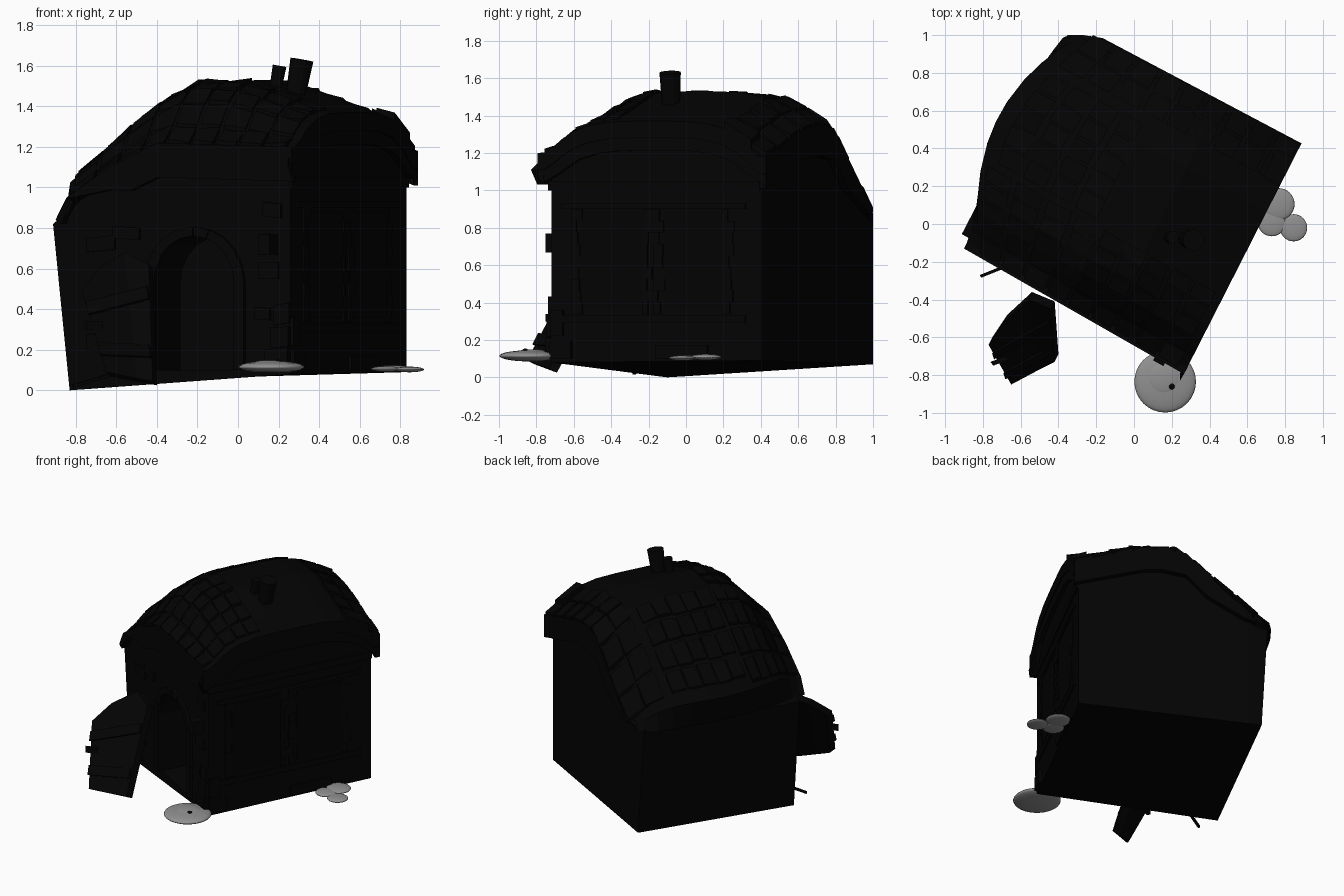
import bpy, bmesh, math, random
from mathutils import Vector as V

if "Cube" in bpy.data.objects:
    bpy.data.objects.remove(bpy.data.objects["Cube"])
random.seed(4)

def mat(name, g):
    m = bpy.data.materials.new(name)
    m.diffuse_color = (g, g, g, 1)
    m.use_nodes = True
    m.node_tree.nodes["Principled BSDF"].inputs["Base Color"].default_value = m.diffuse_color
    return m
WALL, ROOF = mat("soot wall", .001), mat("charred tile", .001)
WOOD, DARK = mat("dark wood", .0012), mat("black glass", .0008)
STONE = mat("grey stone", .28)

# skewed cottage frame: s runs along the door wall, t runs front to back
C = [V((-.83, -.10, 0)), V((.26, -.72, .08)), V((.83, .40, .09)), V((-.30, 1.0, .07))]
NF, NR, UP = V((-.49, -.87, 0)), V((.89, -.455, 0)), V((0, 0, 1))
def P(s, t, z=None):
    p = C[0]*(1-s)*(1-t) + C[1]*s*(1-t) + C[2]*s*t + C[3]*(1-s)*t
    return V((p.x, min(p.y, 1.0), p.z if z is None else z))

def interp(x, tab):
    if x <= tab[0][0]:
        return tab[0][1]
    for (a, p), (b, q) in zip(tab, tab[1:]):
        if x <= b:
            return p + (q - p) * (x - a) / (b - a)
    return tab[-1][1]

def height(s, t):
    k = min(max(t, 0), 1)
    if k < .5:   # low front eave
        edge = interp(s, [(-.04, .84), (.01, .95), (.2, 1.1), (.42, 1.22), (1.03, 1.2)])
    else:        # tall half gable at the back
        edge = interp(s, [(-.04, .84), (.1, .93), (.45, 1.37), (.65, 1.34), (1.03, 1.18)])
    mid = interp(s, [(-.04, .84), (.01, 1.04), (.3, 1.41), (.42, 1.52), (.65, 1.53), (1.03, 1.37)])
    return edge + (mid - edge) * (1 - abs(2*k - 1)**4)

def R(s, t, lift=0):
    bulge = interp(s, [(-.04, .06), (.01, .16), (.42, 0)]) * max(0, 4*t*(1-t))
    return P(s - bulge, t, height(s, t) + lift)

def make(name, bm, m):
    bmesh.ops.recalc_face_normals(bm, faces=bm.faces)
    me = bpy.data.meshes.new(name)
    bm.to_mesh(me)
    bm.free()
    me.materials.append(m)
    ob = bpy.data.objects.new(name, me)
    bpy.context.collection.objects.link(ob)
    return ob

def add_slab(bm, pts, vec):
    a = [bm.verts.new(p) for p in pts]
    b = [bm.verts.new(p + vec) for p in pts]
    bm.faces.new(a)
    bm.faces.new(b[::-1])
    n = len(a)
    for i in range(n):
        bm.faces.new((a[i], b[i], b[(i+1) % n], a[(i+1) % n]))

def slabs(name, items, m):
    bm = bmesh.new()
    for pts, vec in items:
        add_slab(bm, pts, vec)
    return make(name, bm, m)

# cottage walls: leaning left wall, open arch cut for the doorway
N = 14
ring = [(i/N, 0) for i in range(N)] + [(1, i/N) for i in range(N)] + \
       [(1-i/N, 1) for i in range(N)] + [(0, 1-i/N) for i in range(N)]
bm = bmesh.new()
rows = [[bm.verts.new(P(s, t)) for s, t in ring],
        [bm.verts.new(P(s - (.075 - .03*t if s == 0 else 0), t, .82 + .03*t)) for s, t in ring],
        [bm.verts.new(P(s, t, height(s, t) - .04)) for s, t in ring]]
for a, b in zip(rows, rows[1:]):
    for i in range(len(ring)):
        j = (i+1) % len(ring)
        bm.faces.new((a[i], a[j], b[j], b[i]))
for row, z in ((rows[0], .065), (rows[2], 1.4)):
    mid = bm.verts.new(P(.5, .5, z))
    for i in range(len(ring)):
        bm.faces.new((row[i], row[(i+1) % len(ring)], mid))
walls = make("walls", bm, WALL)

def arch(grow=0, n=10):
    pts = [(.57 + (.18+grow)*math.cos(math.pi*i/n), .53 + (.23+grow)*math.sin(math.pi*i/n)) for i in range(n+1)]
    return [(.75+grow, .1)] + pts + [(.39-grow, .1)]
cut = slabs("doorway_cutter", [([P(s, -.05, z) for s, z in arch()], -NF*.3)], DARK)
cut.hide_render = True
cut.display_type = 'WIRE'
mod = walls.modifiers.new("doorway", 'BOOLEAN')
mod.object, mod.operation, mod.solver = cut, 'DIFFERENCE', 'EXACT'

# door arch stones
inner, outer = arch(), arch(.045)
slabs("door_arch", [([P(s, 0, z) for s, z in (inner[i], outer[i], outer[i+1], inner[i+1])],
                     NF*random.uniform(.015, .035)) for i in range(len(inner)-1)], WALL)

# curved roof shell with dropped eaves
S = [-.04, .01, .1, .2, .3, .42, .55, .65, .8, .92, 1.03]
T = [-.05, -.02, .03, .07, .12, .18, .28, .4, .5, .6, .72, .82, .9, .96, 1.0, 1.04]
bm = bmesh.new()
grid = []
for k, t in enumerate([T[0]] + T + [T[-1]]):
    drop = .17 if k in (0, len(T)+1) else 0
    line = [bm.verts.new(R(s, t, -drop * min(1, max(0, s)/.3))) for s in S]
    line.append(bm.verts.new(R(S[-1], t, -max(drop, .09))))
    grid.append(line)
for a, b in zip(grid, grid[1:]):
    for i in range(len(S)):
        if len({tuple(v.co) for v in (a[i], a[i+1], b[i+1], b[i])}) > 2:
            bm.faces.new((a[i], a[i+1], b[i+1], b[i]))
bmesh.ops.remove_doubles(bm, verts=bm.verts, dist=.0005)
roof = make("roof", bm, ROOF)
sol = roof.modifiers.new("thickness", 'SOLIDIFY')
sol.thickness, sol.offset = .04, -1

# uneven roof tiles: front slope, left slope and back border
tiles = []
def tile(s0, s1, t0, t1):
    j = lambda: random.uniform(.004, .022)
    tiles.append(([R(s0, t0, j()), R(s1, t0, j()), R(s1, t1, j()), R(s0, t1, j())], UP*-.03))
def tile_field(sa, sb, ns, ta, tb, nt):
    ds, dt = (sb-sa)/ns, (tb-ta)/nt
    for i in range(ns):
        for k in range(nt):
            g = random.uniform(.005, .012)
            tile(sa+i*ds+g, sa+(i+1)*ds-g, ta+k*dt+g*.5, ta+(k+1)*dt-g*.5)
tile_field(.02, 1.0, 9, -.04, .32, 5)
tile_field(.05, .42, 4, .34, .8, 5)
tile_field(.05, 1.03, 9, .84, 1.04, 2)
slabs("roof_tiles", tiles, ROOF)

# raised curl at the back right corner of the roof, gable trim and front eave blocks
slabs("roof_corner_curl", [([R(.95, .84, .03), R(1.03, .84, .04), R(1.03, .97, .05), R(.95, .97, .06)], UP*-.08)], ROOF)
trim = []
for i in range(12):
    a, b = -.04 + i*.09, -.04 + (i+1)*.09
    trim.append(([P(1.0, a, height(1, a)-.17), P(1.0, b, height(1, b)-.17),
                  P(1.0, b, height(1, b)-.08), P(1.0, a, height(1, a)-.08)], NR*.03))
slabs("gable_trim", trim, WOOD)

# beams and windows on the right wall
def right_plate(t0, t1, z0, z1, d):
    return ([P(1, t0, z0), P(1, t1, z0), P(1, t1, z1), P(1, t0, z1)], NR*d)
slabs("wall_beams", [right_plate(-.01, 1, 1.0, 1.05, .015), right_plate(.05, .93, .29, .33, .015),
                     right_plate(.05, .93, .9, .93, .012)], WOOD)
slabs("windows", [right_plate(.14, .44, .36, .88, .006), right_plate(.54, .84, .36, .88, .006)], DARK)
shut = []
for t in (.1, .44, .49, .82):
    for k in range(9):
        w = random.uniform(.02, .055)
        shut.append(right_plate(t, t+w, .34+k*.062, .34+(k+1)*.062, random.uniform(.006, .014)))
slabs("window_surrounds", shut, WOOD)

# quoins and scattered wall stones
st = []
for s, z, w, h, d in ((.9, .1, .1, .1, .04), (.92, .21, .08, .1, .03), (.93, .32, .07, .1, .02),
                      (.86, .55, .09, .08, .015), (.88, .86, .08, .07, .015), (.84, .35, .07, .06, .015),
                      (.89, .67, .05, .1, .08), (.08, .68, .13, .07, .015), (.2, .75, .12, .06, .015),
                      (.1, .45, .14, .08, .015), (.24, .35, .1, .07, .015), (.08, .2, .12, .08, .015)):
    r = random.uniform(-.015, .015)
    st.append(([P(s, 0, z), P(s+w, 0, z+r), P(s+w, 0, z+h+r), P(s, 0, z+h)], NF*d))
st += [right_plate(.0, .1, .1, .2, .02), right_plate(.5, .75, .1, .17, .015), right_plate(.0, .06, .22, .36, .015)]
slabs("wall_stones", st, WALL)

# fallen door leaning in front, built of planks
top = [V(p) for p in ((-.77, -.64, .49), (-.69, -.52, .6), (-.56, -.4, .68), (-.44, -.45, .62))]
bot = [V(p) for p in ((-.65, -.85, .09), (-.575, -.81, .075), (-.50, -.77, .06), (-.42, -.73, .045))]
slabs("leaning_door", [([bot[i], bot[i+1], top[i+1], top[i]], V((.02, .04, -.02))) for i in range(3)], WOOD)
def band(f):
    a, b = bot[0].lerp(top[0], f), bot[3].lerp(top[3], f)
    return ([a, b, b + V((-.01, .03, .06)), a + V((-.01, .03, .06))], V((-.007, -.014, .007)))
slabs("door_bands", [band(.2), band(.7)], WOOD)
slabs("door_handle", [([V((-.76, -.73, .3)), V((-.68, -.7, .3)), V((-.68, -.7, .34)), V((-.76, -.73, .34))],
                       V((.015, -.02, 0)))], WOOD)
slabs("ground_stick", [([V((-.81, -.285, .015)), V((-.55, -.18, .09)), V((-.55, -.18, .105)), V((-.81, -.285, .03))],
                        V((-.006, .015, 0)))], WOOD)

# chimney pots
def pot(name, base, tip, r):
    base, tip = V(base), V(tip)
    d = tip - base
    bm = bmesh.new()
    bmesh.ops.create_cone(bm, cap_ends=True, segments=12, radius1=r*.85, radius2=r, depth=d.length)
    bmesh.ops.transform(bm, matrix=d.to_track_quat('Z', 'Y').to_matrix().to_4x4(), verts=bm.verts)
    bmesh.ops.translate(bm, vec=(base+tip)/2, verts=bm.verts)
    make(name, bm, WALL)
pot("large_chimney", (.285, -.08, 1.46), (.315, -.085, 1.63), .058)
pot("small_chimney", (.18, -.07, 1.46), (.205, -.07, 1.6), .034)

# flat grey stones on the ground
def pebble(name, x, y, z, r, h, m=STONE):
    bm = bmesh.new()
    bmesh.ops.create_uvsphere(bm, u_segments=32, v_segments=14, radius=1)
    for v in bm.verts:
        v.co = V((x + v.co.x*r, y + v.co.y*r, z + v.co.z*h))
    for f in bm.faces:
        f.smooth = True
    make(name, bm, m)
pebble("step_stone", .165, -.835, .115, .163, .03)
pebble("step_stone_top", .16, -.82, .132, .09, .018)
pebble("step_stone_spot", .2, -.86, .142, .016, .012, DARK)
pebble("side_stone_a", .845, -.02, .103, .072, .014)
pebble("side_stone_b", .73, .01, .105, .075, .014)
pebble("side_stone_c", .765, .105, .108, .085, .016)
